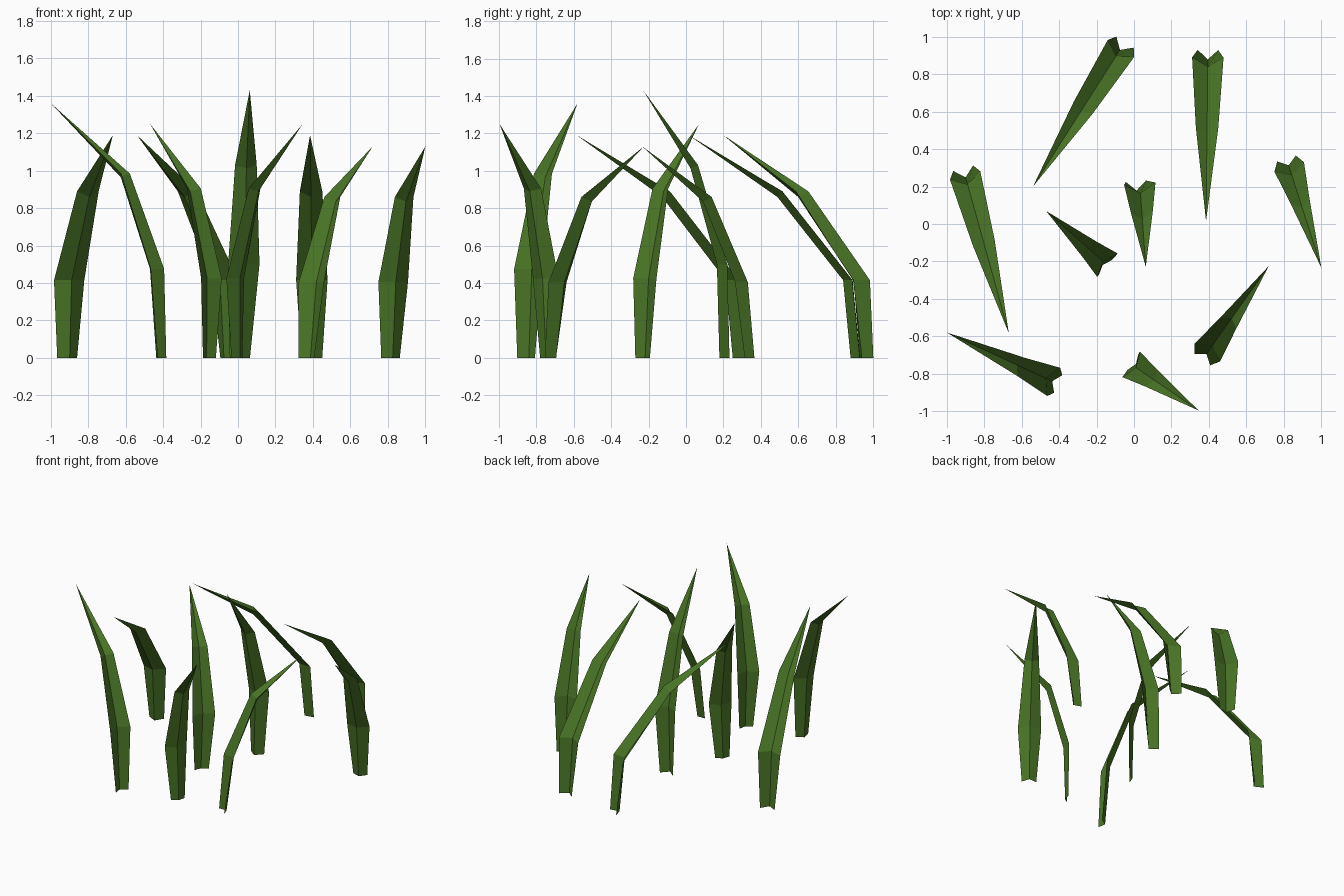
import bpy
import math
from mathutils import Vector

if "Cube" in bpy.data.objects:
    bpy.data.objects.remove(bpy.data.objects["Cube"])

green = bpy.data.materials.new("grass_green")
green.diffuse_color = (0.066, 0.175, 0.019, 1)
green.use_nodes = True
green.node_tree.nodes["Principled BSDF"].inputs["Base Color"].default_value = green.diffuse_color

# Blade shapes: rings of (forward, height, half width, fold depth, side bow), then the tip (forward, height)
SHAPES = {
    "long":   ([(0, 0, .055, .05, 0), (.04, .415, .084, .05, 0), (.415, .89, .06, .04, 0)], (.915, 1.19)),
    "short":  ([(0, 0, .052, .038, 0), (.047, .405, .083, .045, 0), (.24, .86, .052, .04, 0)], (.613, 1.13)),
    "upright": ([(0, 0, .052, .02, -.016), (0, .425, .083, .03, 0), (.125, .905, .056, .03, 0)], (.437, 1.25)),
    "tall":   ([(0, 0, .054, .05, .02), (.015, .5, .084, .05, 0), (.17, 1.03, .058, .04, 0)], (.46, 1.43)),
    "leaning": ([(0, 0, .052, .035, 0), (.027, .475, .083, .045, 0), (.215, .985, .053, .035, 0)], (.655, 1.36)),
}

# Blades: shape, root (x, y), tip (x, y)
BLADES = [
    ("long", (-.048, .972), (-.54, .2)),
    ("long", (.395, .93), (.385, .01)),
    ("long", (-.913, .298), (-.67, -.58)),
    ("short", (.815, .35), (1.0, -.23)),
    ("short", (.365, -.725), (.72, -.225)),
    ("upright", (-.142, -.22), (-.47, .07)),
    ("upright", (-.015, -.75), (.35, -1.0)),
    ("tall", (.03, .23), (.063, -.23)),
    ("leaning", (-.405, -.855), (-1.0, -.58)),
]


def grass_blade(name, shape, root, tip):
    """Folded leaf: each ring is edge, midrib, edge; the midrib sits outside the bend."""
    rings, (tip_d, tip_z) = SHAPES[shape]
    origin = Vector((*root, 0))
    fwd = (Vector((*tip, 0)) - origin).normalized()
    side = Vector((fwd.y, -fwd.x, 0))
    up = Vector((0, 0, 1))
    path = [(r[0], r[1]) for r in rings] + [(tip_d, tip_z)]
    verts, faces = [], []
    for i, (d, z, w, depth, bow) in enumerate(rings):
        c = origin + fwd * d + up * z + side * bow
        # the fold points square to the local slope; the root stays flat on the ground
        a, b = path[max(i - 1, 0)], path[i + 1]
        slope = 0 if i < 2 else math.atan2(b[0] - a[0], b[1] - a[1])
        fold = fwd * math.cos(slope) - up * math.sin(slope)
        verts += [c - side * w, c + fold * depth, c + side * w]
    verts.append(origin + fwd * tip_d + up * tip_z)
    for i in range(len(rings) - 1):
        for k in (0, 1):
            a = i * 3 + k
            faces.append((a, a + 1, a + 4, a + 3))
    n = len(verts) - 1
    faces += [(n - 3, n - 2, n), (n - 2, n - 1, n)]
    mesh = bpy.data.meshes.new(name)
    mesh.from_pydata(verts, [], faces)
    mesh.materials.append(green)
    bpy.context.collection.objects.link(bpy.data.objects.new(name, mesh))


for number, blade in enumerate(BLADES, 1):
    grass_blade(f"grass_blade_{number}", *blade)
